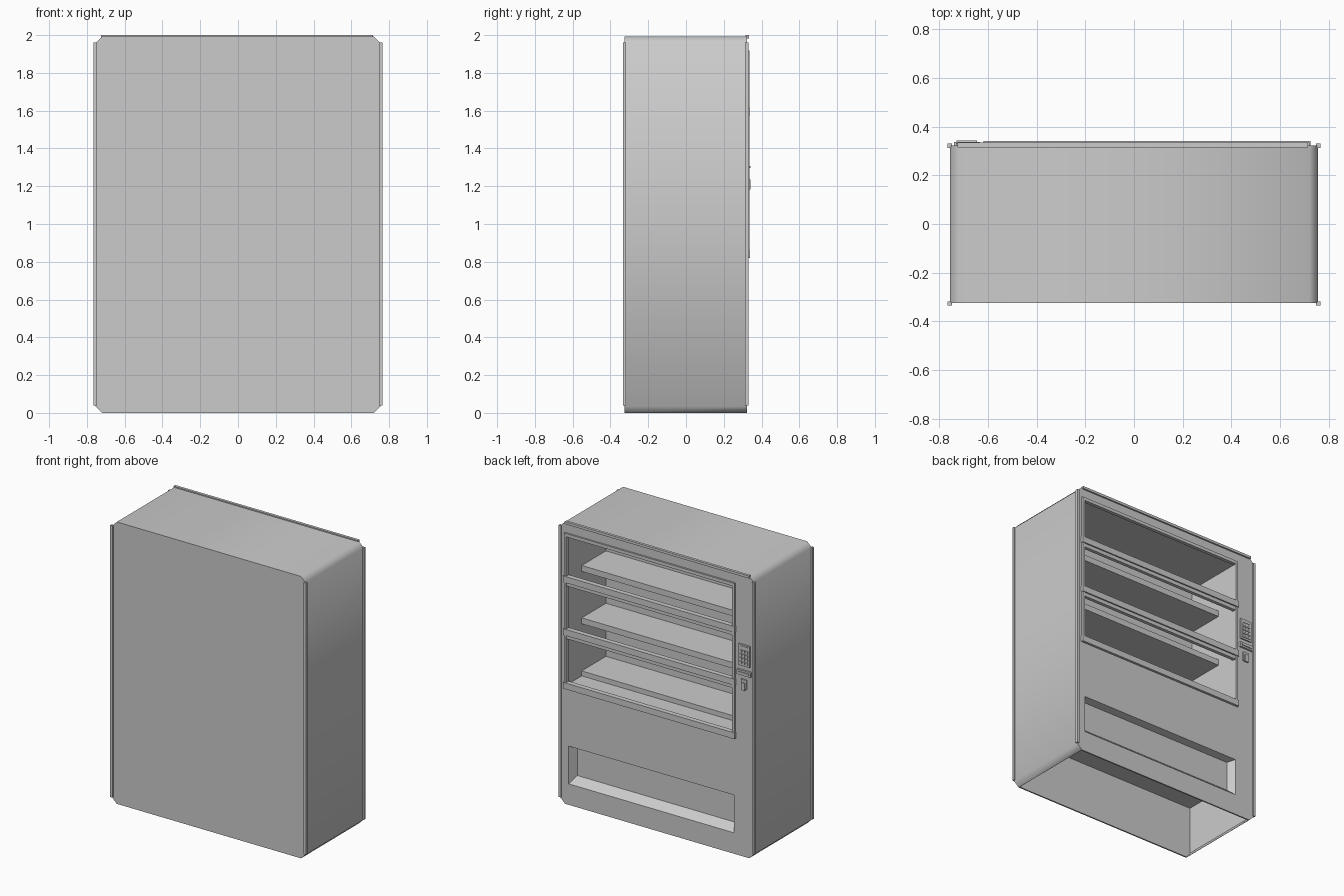
import bpy, bmesh, math

if "Cube" in bpy.data.objects:
    bpy.data.objects.remove(bpy.data.objects["Cube"])


def finish(name, bm, smooth=False):
    bmesh.ops.recalc_face_normals(bm, faces=bm.faces)
    me = bpy.data.meshes.new(name)
    bm.to_mesh(me)
    bm.free()
    ob = bpy.data.objects.new(name, me)
    bpy.context.collection.objects.link(ob)
    if smooth:
        bpy.ops.object.select_all(action='DESELECT')
        ob.select_set(True)
        bpy.context.view_layer.objects.active = ob
        bpy.ops.object.shade_smooth_by_angle(angle=math.radians(50))
    return ob


def loft(name, prof_a, y_a, prof_b, y_b, smooth=False):
    """Solid between two xz outlines at two y positions."""
    bm = bmesh.new()
    a = [bm.verts.new((x, y_a, z)) for x, z in prof_a]
    b = [bm.verts.new((x, y_b, z)) for x, z in prof_b]
    bm.faces.new(a)
    bm.faces.new(b)
    for i in range(len(a)):
        j = (i + 1) % len(a)
        bm.faces.new((a[i], a[j], b[j], b[i]))
    return finish(name, bm, smooth)


def rect(x0, x1, z0, z1):
    return [(x0, z0), (x1, z0), (x1, z1), (x0, z1)]


def box(name, x0, x1, y0, y1, z0, z1):
    return loft(name, rect(x0, x1, z0, z1), y0, rect(x0, x1, z0, z1), y1)


def chamfered(x0, x1, z0, z1, c):
    return [(x0 + c, z0), (x1 - c, z0), (x1, z0 + c), (x1, z1 - c),
            (x1 - c, z1), (x0 + c, z1), (x0, z1 - c), (x0, z0 + c)]


def cut(target, cutter):
    cutter.hide_render = True
    m = target.modifiers.new("cut", 'BOOLEAN')
    m.operation = 'DIFFERENCE'
    m.solver = 'EXACT'
    m.object = cutter
    bpy.context.view_layer.objects.active = target
    bpy.ops.object.modifier_apply(modifier=m.name)
    bpy.data.objects.remove(cutter, do_unlink=True)


# Cabinet with chamfered corners
outline = chamfered(-0.755, 0.755, 0, 1.992, 0.035)
cabinet = loft("cabinet", outline, -0.325, outline, 0.323, True)

# Display compartment, dispensing tray and hollow underside
WX0, WX1 = -0.60, 0.71
cut(cabinet, box("display_cutter", WX0, WX1, -0.12, 0.4, 0.84, 1.90))
cut(cabinet, loft("tray_cutter", rect(-0.57, 0.66, 0.195, 0.405), 0.27,
                  rect(-0.605, 0.695, 0.142, 0.416), 0.33))
hollow = [(-0.71, -0.01), (0.71, -0.01), (0.745, 0.04),
          (0.745, 0.38), (-0.745, 0.38), (-0.745, 0.04)]
cut(cabinet, loft("base_cutter", hollow, -0.315, hollow, 0.26))
low = [(-0.71, -0.01), (0.71, -0.01), (0.74, 0.04), (0.74, 0.12), (-0.74, 0.12), (-0.74, 0.04)]
cut(cabinet, loft("base_rear_cutter", low, 0.2, low, 0.313))

# Corner trims and top trim
for sx, side in ((-1, "left"), (1, "right")):
    for y0, y1, end in ((-0.334, -0.318, "front"), (0.312, 0.331, "rear")):
        xa, xb = sorted((sx * 0.747, sx * 0.765))
        box(f"corner_trim_{end}_{side}", xa, xb, y0, y1, 0.04, 1.96)
box("top_trim", -0.725, 0.715, 0.315, 0.334, 1.982, 2.0)

# Shelves and matching window bars
for i, z in enumerate((0.875, 1.25, 1.62)):
    box(f"shelf_{i}", WX0 - 0.005, WX1 + 0.005, -0.125, 0.15, z - 0.042, z)
for i, z in enumerate((0.864, 1.243, 1.616)):
    box(f"window_bar_{i}", -0.617, 0.724, 0.305, 0.34, z - 0.044, z)
    if i:
        box(f"window_lip_{i}", WX0, WX1, 0.305, 0.33, z - 0.07, z - 0.044)

# Window frame
box("frame_top", -0.61, 0.72, 0.31, 0.335, 1.895, 1.918)
box("frame_side_left", -0.612, -0.595, 0.31, 0.335, 0.84, 1.915)
box("frame_side_right", 0.703, 0.72, 0.31, 0.335, 0.84, 1.915)

# Keypad with buttons
box("keypad", -0.73, -0.64, 0.315, 0.332, 1.35, 1.50)
for r in range(4):
    for c in range(3):
        x, z = -0.709 + c * 0.024, 1.372 + r * 0.027
        box(f"button_{r}_{c}", x - 0.009, x + 0.009, 0.33, 0.337, z - 0.009, z + 0.009)
box("keypad_display", -0.718, -0.652, 0.33, 0.335, 1.475, 1.49)

# Note slot and coin return
box("note_slot", -0.74, -0.632, 0.315, 0.336, 1.284, 1.32)
box("note_slot_lip", -0.728, -0.644, 0.33, 0.342, 1.296, 1.308)
box("coin_return", -0.705, -0.662, 0.315, 0.334, 1.19, 1.255)
box("coin_flap", -0.697, -0.67, 0.33, 0.341, 1.182, 1.235)
